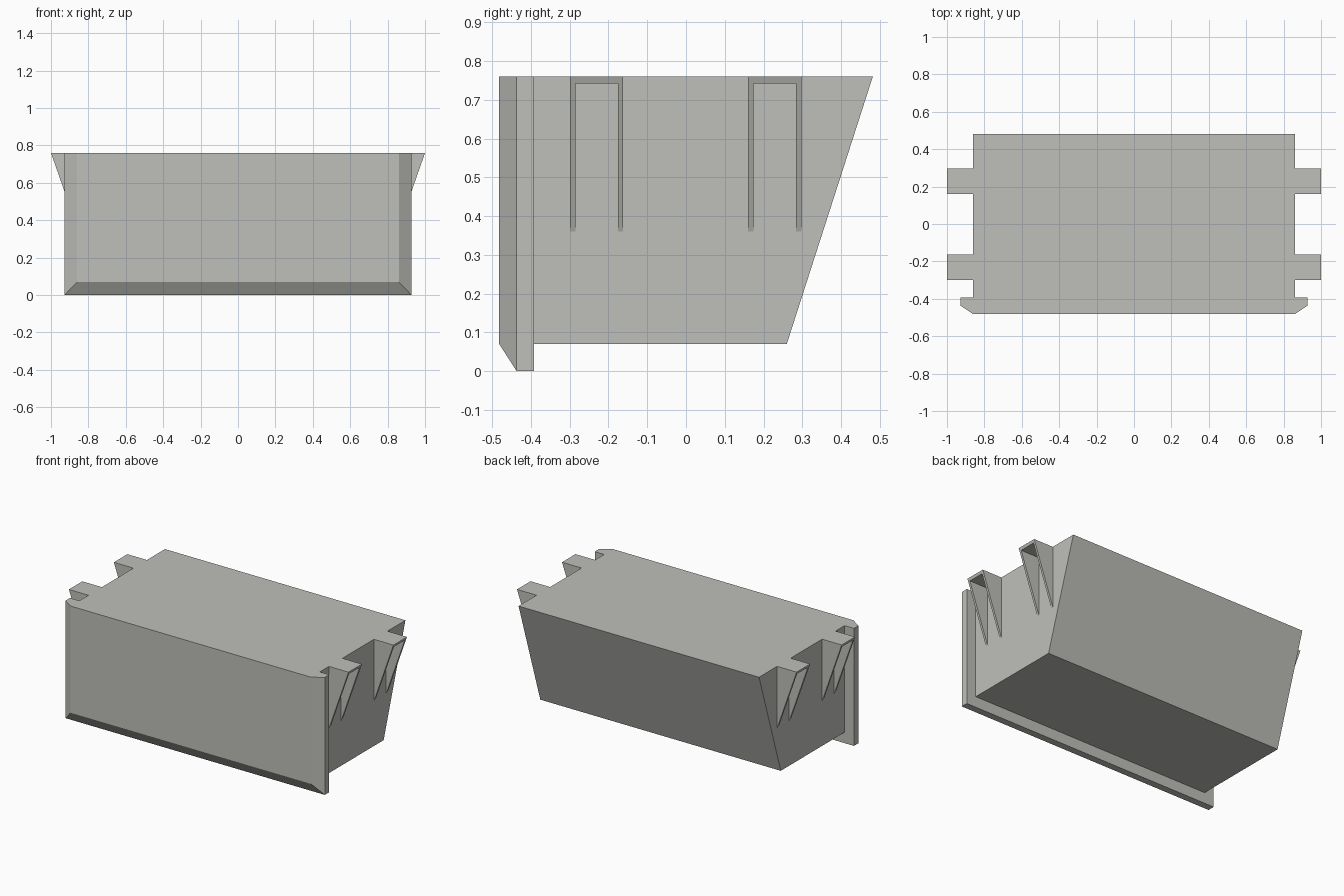
import bpy, bmesh

if "Cube" in bpy.data.objects:
    bpy.data.objects.remove(bpy.data.objects["Cube"])

TOP = 0.76          # shared top level
BODY_X = 0.86       # half width of the bin body
PLATE_X = 0.927     # half width of the front plate

grey = bpy.data.materials.new("warm_grey")
grey.diffuse_color = (0.52, 0.52, 0.49, 1)
grey.use_nodes = True
grey.node_tree.nodes["Principled BSDF"].inputs["Base Color"].default_value = grey.diffuse_color


def finish(bm, name):
    bmesh.ops.recalc_face_normals(bm, faces=bm.faces)
    mesh = bpy.data.meshes.new(name)
    bm.to_mesh(mesh)
    bm.free()
    mesh.materials.append(grey)
    obj = bpy.data.objects.new(name, mesh)
    bpy.context.collection.objects.link(obj)
    return obj


def loft(name, start, end):
    """Solid between two matching point loops."""
    bm = bmesh.new()
    a = [bm.verts.new(p) for p in start]
    b = [bm.verts.new(p) for p in end]
    bm.faces.new(a)
    bm.faces.new(b)
    n = len(a)
    for i in range(n):
        j = (i + 1) % n
        bm.faces.new((a[i], a[j], b[j], b[i]))
    return finish(bm, name)


def prism_y(name, profile, y0, y1):
    """Extrude an x-z profile along y."""
    return loft(name, [(x, y0, z) for x, z in profile],
                [(x, y1, z) for x, z in profile])


# Bin body with a sloping back
side = [(-0.392, 0.07), (0.26, 0.07), (0.482, TOP), (-0.392, TOP)]
loft("bin_body", [(-BODY_X, y, z) for y, z in side],
     [(BODY_X, y, z) for y, z in side])


# Front plate: straight rim, then a bevel on the sides and bottom
def plate_loop(half, bottom, y):
    return [(-half, y, bottom), (half, y, bottom), (half, y, TOP), (-half, y, TOP)]


loft("front_plate_rim", plate_loop(PLATE_X, 0, -0.392), plate_loop(PLATE_X, 0, -0.437))
loft("front_plate_bevel", plate_loop(PLATE_X, 0, -0.437),
     plate_loop(BODY_X, 0.07, -0.482))

# Hanging clips: two thin triangular webs under a small top tab
WEB = 0.014
web_profile = [(BODY_X, 0.36), (1.0, TOP), (BODY_X, TOP)]
tab_profile = [(BODY_X, 0.742), (0.9937, 0.742), (1.0, TOP), (BODY_X, TOP)]
for place, y0, y1 in (("front", -0.299, -0.162), ("back", 0.160, 0.298)):
    parts = [
        prism_y(place + "_clip_web_near", web_profile, y0, y0 + WEB),
        prism_y(place + "_clip_web_far", web_profile, y1 - WEB, y1),
        prism_y(place + "_clip_tab", tab_profile, y0 + WEB, y1 - WEB),
    ]
    for part in parts:
        mirror = part.modifiers.new("both_sides", 'MIRROR')
        mirror.use_axis = (True, False, False)
        mirror.use_mirror_merge = False
